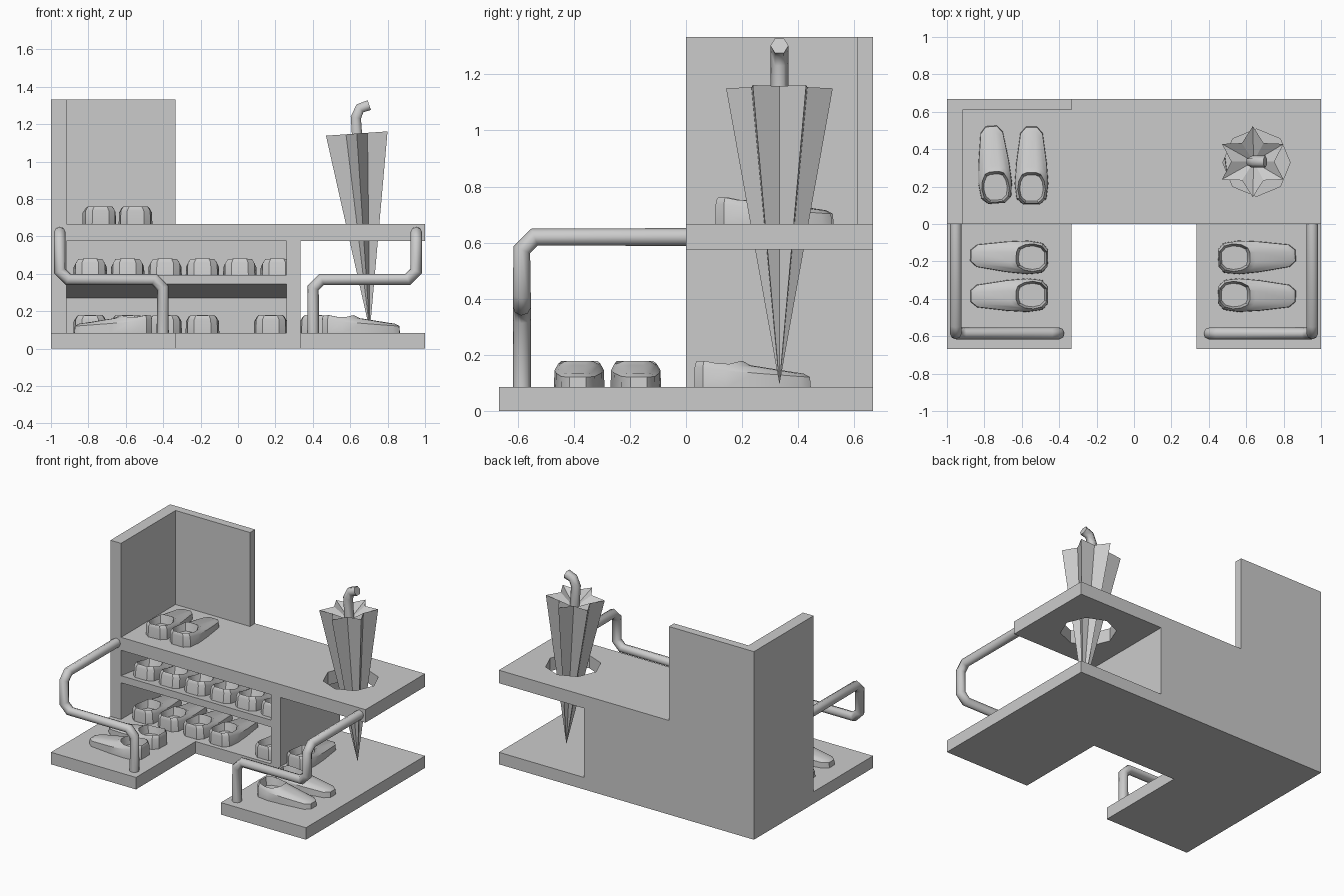
import bpy, bmesh
from math import pi, sin, cos, radians, atan
from mathutils import Vector

if "Cube" in bpy.data.objects:
    bpy.data.objects.remove(bpy.data.objects["Cube"])


def make_obj(name, bm, smooth=None):
    bmesh.ops.recalc_face_normals(bm, faces=bm.faces)
    me = bpy.data.meshes.new(name)
    bm.to_mesh(me)
    bm.free()
    ob = bpy.data.objects.new(name, me)
    bpy.context.collection.objects.link(ob)
    if smooth:
        bpy.ops.object.select_all(action='DESELECT')
        ob.select_set(True)
        bpy.context.view_layer.objects.active = ob
        bpy.ops.object.shade_smooth_by_angle(angle=radians(smooth))
    return ob


def bake(ob):
    """Replace an object's data with its evaluated mesh."""
    dg = bpy.context.evaluated_depsgraph_get()
    me = bpy.data.meshes.new_from_object(ob.evaluated_get(dg))
    new = bpy.data.objects.new("part", me)
    bpy.context.collection.objects.link(new)
    name = ob.name
    bpy.data.objects.remove(ob)
    new.name = name
    return new


def loft(bm, rings, cap_start=True, cap_end=True):
    vs = [[bm.verts.new(p) for p in r] for r in rings]
    n = len(vs[0])
    for a, b in zip(vs, vs[1:]):
        for i in range(n):
            bm.faces.new((a[i], a[(i + 1) % n], b[(i + 1) % n], b[i]))
    if cap_start:
        bm.faces.new(vs[0][::-1])
    if cap_end:
        bm.faces.new(vs[-1])
    return vs


def prism(name, x0, x1, yz):
    bm = bmesh.new()
    loft(bm, [[(x, y, z) for y, z in yz] for x in (x0, x1)])
    return make_obj(name, bm)


def box(name, x0, x1, y0, y1, z0, z1):
    return prism(name, x0, x1, [(y0, z0), (y1, z0), (y1, z1), (y0, z1)])


# Cabinet: one solid block with bays and notches cut away
H, D, B = 1.333, 0.667, 0.085
cabinet = box("cabinet", -1, 1, -D, D, 0, H)
bm = bmesh.new()
loft(bm, [[(0.655 + 0.18 * cos(a * pi / 4), 0.328 + 0.18 * sin(a * pi / 4), z)
           for a in range(8)] for z in (0.5, 0.8)])
cutters = [
    box("cut_front", -2, 2, -2, 0, B, 2),
    box("cut_notch", -0.333, 0.333, -2, 0, -1, 2),
    box("cut_top_right", -0.333, 2, -1, 2, D, 2),
    box("cut_top_corner", -0.917, 0, -1, 0.61, D, 2),
    box("cut_right_bay", 0.333, 2, -1, 2, B, 0.575),
    prism("cut_lower_bay", -0.917, 0.26,
          [(-0.5, B), (0.61, B), (0.61, 0.27), (-0.5, 0.4065)]),
    prism("cut_upper_bay", -0.917, 0.26,
          [(-0.5, 0.4565), (0.61, 0.32), (0.61, 0.575), (-0.5, 0.575)]),
    make_obj("cut_umbrella_hole", bm),
]
for c in cutters:
    c.hide_render = True
    m = cabinet.modifiers.new(c.name, 'BOOLEAN')
    m.operation, m.solver, m.object = 'DIFFERENCE', 'EXACT', c
cabinet = bake(cabinet)
for c in cutters:
    bpy.data.objects.remove(c)


# Shoe: stacked rings, origin under the opening, toe towards +y
def ring(half):
    return half + [(-x, y, z) for x, y, z in reversed(half)]


outline = [(0.045, -0.08), (0.08, -0.05), (0.09, 0.03), (0.082, 0.14), (0.06, 0.30), (0.03, 0.335)]
rim_z = [0.07, 0.07, 0.06, 0.05, 0.038, 0.036]
collar = [(0.035, -0.072, 0.093), (0.064, -0.045, 0.094), (0.074, 0.0, 0.085),
          (0.068, 0.045, 0.083), (0.05, 0.08, 0.092), (0.025, 0.09, 0.094)]
vamp = [(0.038, -0.076, 0.085), (0.07, -0.048, 0.085), (0.08, 0.01, 0.075),
        (0.07, 0.09, 0.071), (0.045, 0.28, 0.05), (0.02, 0.31, 0.048)]
vamp_back = [(0.036, -0.074, 0.089), (0.067, -0.047, 0.089), (0.077, 0.005, 0.08),
             (0.069, 0.065, 0.078), (0.05, 0.11, 0.078), (0.025, 0.12, 0.078)]
bm = bmesh.new()
loft(bm, [ring([(x, y, 0) for x, y in outline]),
          ring([(x * 0.98, y * 0.99, z) for (x, y), z in zip(outline, rim_z)]),
          ring(vamp), ring(vamp_back), ring(collar),
          ring([(x * 0.85, y * 0.85, 0.035) for x, y, z in collar])])
shoe = make_obj("shoe", bm, smooth=35)

tilt = -atan(0.075 / 0.61)
spots = [(-0.74, 0.19, D, 0, 4), (-0.548, 0.185, D, 0, 0)]            # on top
spots += [(-0.79 + 0.2 * i, 0.12, 0.38, tilt, 0) for i in range(6)]   # sloped shelf
spots += [(x, 0.11, B, 0, 0) for x in (-0.79, -0.59, -0.39, -0.19, 0.175, 0.42)]
spots += [(-0.54, -0.18, B, 0, 88), (-0.54, -0.38, B, 0, 91),         # front left
          (0.53, -0.18, B, 0, -88), (0.53, -0.38, B, 0, -91)]         # front right
for i, (x, y, z, rx, rz) in enumerate(spots):
    ob = shoe if i == 0 else bpy.data.objects.new("shoe", shoe.data)
    if i:
        bpy.context.collection.objects.link(ob)
    ob.location = (x, y, z)
    ob.rotation_euler = (rx, 0, radians(rz))


# Bent tubes with chamfered corners
def tube(name, pts, r, res, chamfer=0.0):
    pts = [Vector(p) for p in pts]
    path = [pts[0]]
    for a, b, c in zip(pts, pts[1:], pts[2:]):
        if chamfer:
            path += [b + (a - b).normalized() * chamfer, b + (c - b).normalized() * chamfer]
        else:
            path.append(b)
    path.append(pts[-1])
    cu = bpy.data.curves.new(name, 'CURVE')
    cu.dimensions = '3D'
    cu.bevel_depth, cu.bevel_resolution, cu.use_fill_caps = r, res, True
    sp = cu.splines.new('POLY')
    sp.points.add(len(path) - 1)
    for p, co in zip(sp.points, path):
        p.co = (*co, 1)
    ob = bpy.data.objects.new(name, cu)
    bpy.context.collection.objects.link(ob)
    return bake(ob)


for side, s in (("left", -1), ("right", 1)):
    tube(side + "_rail", [(s * 0.953, 0, 0.62), (s * 0.953, -0.585, 0.62), (s * 0.953, -0.585, 0.37),
                          (s * 0.402, -0.585, 0.37), (s * 0.402, -0.585, B)], 0.032, 2, 0.045)

# Umbrella: leaning star-shaped cone with a hooked handle
bm = bmesh.new()
star = []
for i in range(12):
    r, a = (0.19 if i % 2 == 0 else 0.115), pi / 2 + i * pi / 6
    x = r * cos(a)
    star.append(bm.verts.new((0.635 + x, 0.333 + r * sin(a), 1.15 + 0.07 * x)))
tip = bm.verts.new((0.705, 0.333, 0.095))
hub = bm.verts.new((0.64, 0.333, 1.08))
for a, b in zip(star, star[1:] + star[:1]):
    bm.faces.new((a, b, tip))
    bm.faces.new((b, a, hub))
make_obj("umbrella_canopy", bm)
tube("umbrella_handle", [(0.643, 0.333, 1.05), (0.63, 0.333, 1.235), (0.652, 0.333, 1.285),
                         (0.702, 0.333, 1.302)], 0.032, 1)
